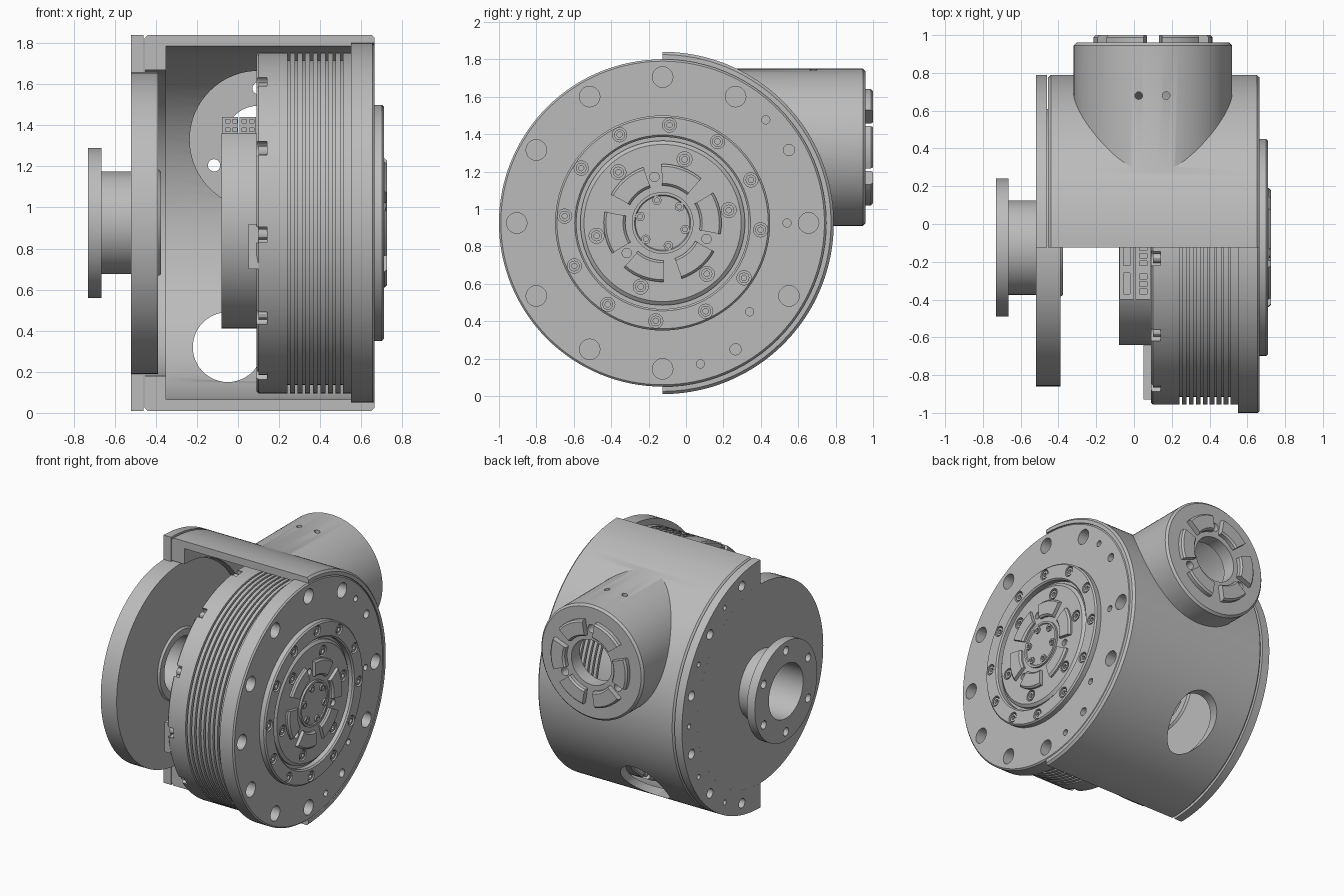
import bpy, bmesh, math
from mathutils import Matrix

if "Cube" in bpy.data.objects:
    bpy.data.objects.remove(bpy.data.objects["Cube"], do_unlink=True)

GREY = bpy.data.materials.new("machined_grey")
GREY.use_nodes = True
GREY.diffuse_color = (0.5, 0.5, 0.5, 1)
GREY.node_tree.nodes["Principled BSDF"].inputs["Base Color"].default_value = (0.5, 0.5, 0.5, 1)

MAIN = (-0.125, 0.925)   # y, z of the main axis, which runs along x
NECK = (0.1, 1.33)       # x, z of the rear neck axis, which runs along y
HALF = (-90, 90)


def place(axis, centre, t, u, v):
    a, b = centre[0] + u, centre[1] + v
    return {"x": (t, a, b), "y": (a, t, b), "z": (a, b, t)}[axis]


def lathe(bm, profile, axis="x", centre=MAIN, span=(0, 360), n=96):
    """Turn a closed (distance, radius) profile about an axis."""
    full = span[1] - span[0] == 360
    rings = []
    for i in range(n if full else n + 1):
        a = math.radians(span[0] + (span[1] - span[0]) * i / n)
        rings.append([bm.verts.new(place(axis, centre, t, r * math.cos(a), r * math.sin(a)))
                      for t, r in profile])
    m = len(profile)
    for i in range(n):
        p, q = rings[i], rings[(i + 1) % len(rings)]
        for j in range(m):
            k = (j + 1) % m
            if profile[j][1] + profile[k][1] > 0:
                bm.faces.new((p[j], p[k], q[k], q[j]))
    if not full:
        bm.faces.new(rings[0])
        bm.faces.new(rings[-1])


def rod(t0, t1, r):
    return [(t0, 0), (t0, r), (t1, r), (t1, 0)]


def box(bm, lo, hi):
    size = [h - l for l, h in zip(lo, hi)]
    mid = [(l + h) / 2 for l, h in zip(lo, hi)]
    bmesh.ops.create_cube(bm, size=1, matrix=Matrix.Translation(mid) @ Matrix.Diagonal((*size, 1)))


def finish(name, bm):
    bmesh.ops.remove_doubles(bm, verts=bm.verts[:], dist=1e-5)
    bmesh.ops.dissolve_degenerate(bm, edges=bm.edges[:], dist=1e-6)
    bmesh.ops.recalc_face_normals(bm, faces=bm.faces[:])
    mesh = bpy.data.meshes.new(name)
    bm.to_mesh(mesh)
    bm.free()
    mesh.materials.append(GREY)
    ob = bpy.data.objects.new(name, mesh)
    bpy.context.collection.objects.link(ob)
    return ob


def turned(name, profile, **kw):
    bm = bmesh.new()
    lathe(bm, profile, **kw)
    return finish(name, bm)


def combine(ob, tool, op="DIFFERENCE"):
    mod = ob.modifiers.new("bool", "BOOLEAN")
    mod.operation, mod.solver, mod.object = op, "EXACT", tool
    bpy.context.view_layer.objects.active = ob
    bpy.ops.object.modifier_apply(modifier=mod.name)
    bpy.data.objects.remove(tool, do_unlink=True)


def circle(radius, start, count, step, centre=MAIN):
    return [(centre[0] + radius * math.cos(math.radians(start + i * step)),
             centre[1] + radius * math.sin(math.radians(start + i * step))) for i in range(count)]


def drill(ob, spots, t0, t1, r, axis="x"):
    bm = bmesh.new()
    for s in spots:
        lathe(bm, rod(t0, t1, r), axis, s, n=20)
    combine(ob, finish("drill_cutter", bm))


def screws(name, spots, base, top, r):
    """Socket-head screws pointing along x."""
    bm = bmesh.new()
    deep = top + (base - top) * 0.6
    for s in spots:
        lathe(bm, [(base, 0), (base, r), (top, r), (top, r * .5), (deep, r * .5), (deep, 0)],
              "x", s, n=12)
    return finish(name, bm)


def pads(name, t0, t1, r0, r1, start, axis, centre):
    bm = bmesh.new()
    c = 0.012
    for i in range(6):
        a = start + 60 * i
        lathe(bm, [(t0, r0), (t0, r1), (t1 - c, r1), (t1, r1 - c), (t1, r0 + c), (t1 - c, r0)],
              axis, centre, (a - 21, a + 21), 8)
    return finish(name, bm)


# Half-round housing joined to the rear neck, then hollowed
housing = turned("housing", [(-.455, 0), (-.455, .9), (-.44, .915), (.65, .915), (.665, .9), (.665, 0)],
                 span=HALF)
combine(housing, turned("neck", [(0, 0), (0, .42), (.945, .42), (.96, .405), (.96, 0)],
                        axis="y", centre=NECK), "UNION")
combine(housing, turned("cavity_cutter", [(-.6, 0), (-.6, .745), (-.35, .745), (-.35, .86),
                                          (.55, .86), (.55, .875), (.8, .875), (.8, 0)]))
combine(housing, turned("neck_cutter", [(0, 0), (0, .335), (.86, .335), (.86, .165), (1.1, .165), (1.1, 0)],
                        axis="y", centre=NECK))
combine(housing, turned("port_cutter", rod(.2, 1, .17), axis="y", centre=(-.05, .32), n=48))
drill(housing, circle(.25, 90, 3, 120, NECK), .8, 1, .03, "y")
drill(housing, [(.025, .68), (.17, .68)], 1.6, 1.9, .02, "z")
pads("neck_pads", .955, 1, .2, .315, 0, "y", NECK)

# Left half plate with bolt holes, and the flanged spigot disc
plate = turned("left_half_plate", [(-.52, .735), (-.52, .915), (-.46, .915), (-.46, .735)], span=HALF)
drill(plate, circle(.83, -75, 6, 30), -.6, -.47, .035)
drill(plate, circle(.83, -60, 5, 30), -.6, -.47, .018)
spigot = turned("left_spigot_disc", [(-.73, .2), (-.73, .365), (-.665, .365), (-.665, .25), (-.52, .25),
                                     (-.52, .735), (-.39, .735), (-.39, .26), (-.375, .25), (-.375, .2)])
drill(spigot, circle(.3, 30, 6, 60), -.8, -.6, .03)

# Finned motor body with rim notches and screws
fins = [(.09, 0), (.09, .82), (.1, .83)]
for i in range(8):
    x = .24 + i * .037
    fins += [(x, .83), (x, .79), (x + .013, .79), (x + .013, .83)]
body = turned("motor_body", fins + [(.55, .83), (.55, 0)], n=128)
drill(body, circle(.81, 4, 12, 30), 0, .14, .042)
screws("rim_screws", circle(.795, 4, 12, 30), .14, .1, .025)

# Right face plate with its hole pattern
face = turned("right_face_plate", [(.55, 0), (.55, .875), (.655, .875), (.665, .865), (.665, 0)], n=128)
drill(face, circle(.78, 60, 8, 30) + circle(.78, 330, 2, 30), .57, .8, .055)
drill(face, circle(.78, 30, 2, 270), .57, .8, .03)
drill(face, circle(.78, 45, 2, 240) + [(.54, .925), (.34, .45)], .6, .8, .022)

# Output cover: bolted ring, groove and inner disc
ring = turned("cover_ring", [(.65, .46), (.65, .575), (.7, .575), (.71, .565), (.71, .47), (.7, .46)])
drill(ring, circle(.525, 86, 12, 30), .68, .8, .038)
screws("cover_screws", circle(.525, 86, 12, 30), .675, .705, .029)
disc = turned("output_disc", [(.65, 0), (.65, .44), (.685, .44), (.7, .42), (.7, 0)])
drill(disc, circle(.36, 11, 6, 60), .675, .8, .04)
drill(disc, circle(.25, 100, 3, 120), .675, .8, .025)
screws("output_screws", circle(.36, 11, 6, 60), .67, .698, .03)
pads("output_pads", .695, .725, .2, .315, 70, "x", MAIN)
hub = turned("output_hub", [(.69, 0), (.69, .165), (.715, .165), (.715, .15), (.708, .145), (.708, 0)])
screws("hub_screws", circle(.125, 44, 6, 60), .7, .72, .025)

# Encoder drum with a flat top carrying connectors
drum = turned("encoder_drum", [(-.08, 0), (-.08, .515), (.09, .515), (.09, 0)])
bm = bmesh.new()
box(bm, (-.2, -1, 1.36), (.2, 1, 1.6))
combine(drum, finish("flat_cutter", bm))
bm = bmesh.new()
box(bm, (-.078, -.4, 1.33), (.0, .15, 1.44))
box(bm, (.008, -.4, 1.33), (.088, .15, 1.44))
connectors = finish("connectors", bm)
bm = bmesh.new()
for x in (-.062, -.026, .02, .056):
    for z in (1.37, 1.41):
        box(bm, (x, -.45, z), (x + .022, -.38, z + .018))
for y in (-.37, -.22):
    box(bm, (-.055, y, 1.432), (-.02, y + .11, 1.5))
    for i in range(3):
        box(bm, (.03, y + i * .04, 1.432), (.07, y + i * .04 + .025, 1.5))
combine(connectors, finish("socket_cutter", bm))

# Cable tab on the motor's inner face
bm = bmesh.new()
box(bm, (.05, -.93, .7), (.1, -.55, .92))
finish("cable_tab", bm)

# Smooth the turned surfaces, keep edges sharp
bpy.ops.object.select_all(action="DESELECT")
for ob in bpy.context.collection.objects:
    if ob.type == "MESH" and GREY.name in ob.data.materials:
        ob.select_set(True)
        bpy.context.view_layer.objects.active = ob
bpy.ops.object.shade_smooth_by_angle(angle=math.radians(30))
